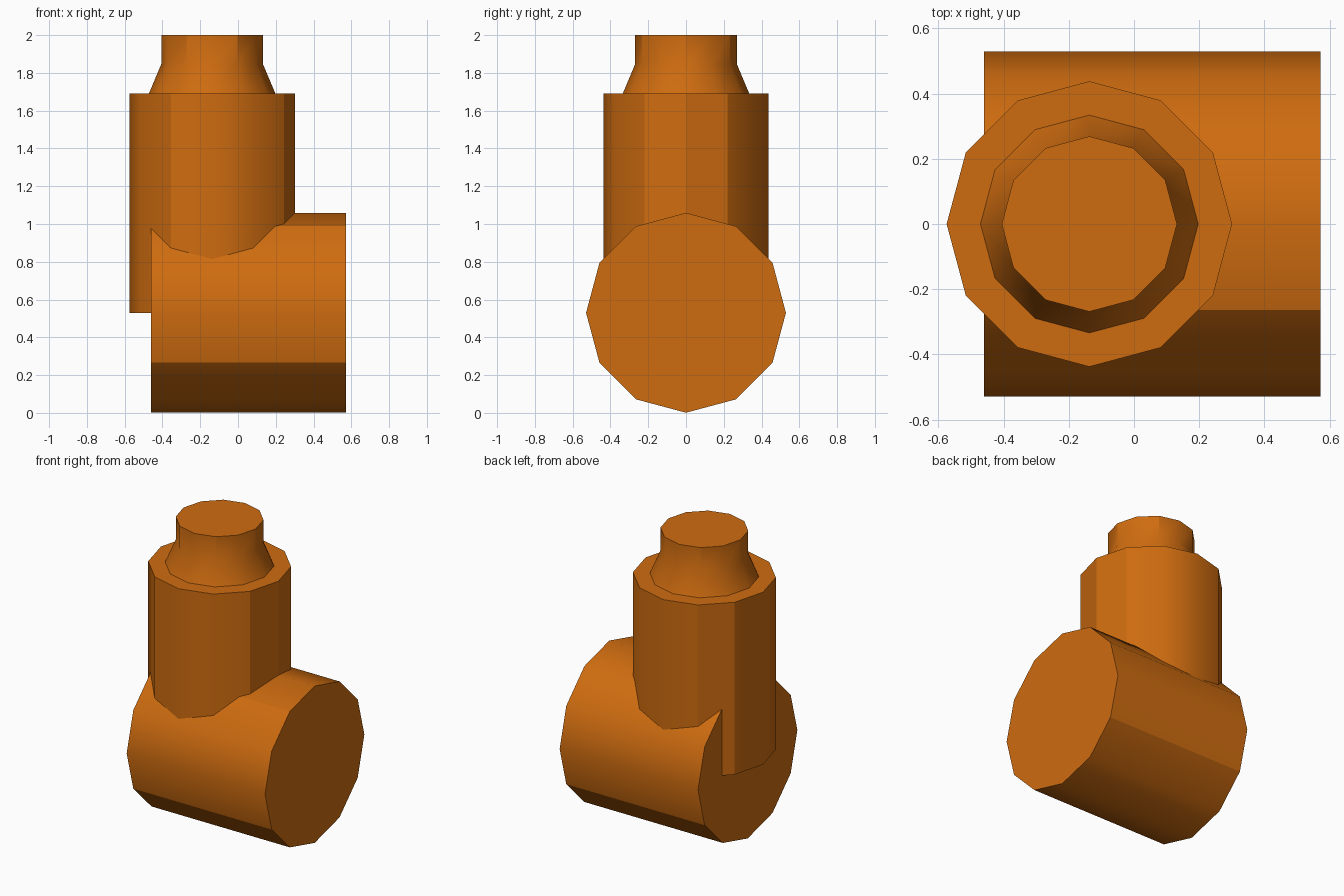
import bpy
import math
from mathutils import Matrix

if "Cube" in bpy.data.objects:
    bpy.data.objects.remove(bpy.data.objects["Cube"], do_unlink=True)

# Single orange finish
orange = bpy.data.materials.new("orange")
orange.use_nodes = True
colour = (0.62, 0.15, 0.005, 1.0)
orange.diffuse_color = colour
orange.node_tree.nodes["Principled BSDF"].inputs["Base Color"].default_value = colour

SIDES = 12


def lathe(name, profile, matrix):
    """Capped twelve-sided solid from (radius, height) rings along local z."""
    verts, faces = [], []
    for r, h in profile:
        for i in range(SIDES):
            a = 2 * math.pi * i / SIDES
            verts.append(matrix @ Matrix.Rotation(a, 3, "Z").to_4x4() @ Matrix.Translation((r, 0, h)).translation)
    for ring in range(len(profile) - 1):
        for i in range(SIDES):
            j = (i + 1) % SIDES
            b, t = ring * SIDES, (ring + 1) * SIDES
            faces.append((b + i, b + j, t + j, t + i))
    faces.append(tuple(reversed(range(SIDES))))
    faces.append(tuple(range(len(verts) - SIDES, len(verts))))
    mesh = bpy.data.meshes.new(name)
    mesh.from_pydata(verts, [], faces)
    mesh.materials.append(orange)
    obj = bpy.data.objects.new(name, mesh)
    bpy.context.scene.collection.objects.link(obj)
    bpy.ops.object.select_all(action="DESELECT")
    obj.select_set(True)
    bpy.context.view_layer.objects.active = obj
    bpy.ops.object.shade_smooth_by_angle(angle=math.radians(30))
    return obj


# Horizontal barrel lying along x
lathe("horizontal_barrel", [(0.529, -0.46), (0.529, 0.572)],
      Matrix.Translation((0, 0, 0.53)) @ Matrix.Rotation(math.pi / 2, 4, "Y"))

# Upright barrel rising from the horizontal one
upright = Matrix.Translation((-0.137, 0, 0))
lathe("upright_barrel", [(0.438, 0.53), (0.438, 1.692)], upright)

# Tapered collar with a straight neck
lathe("neck", [(0.335, 1.69), (0.269, 1.847), (0.269, 2.0)], upright)
